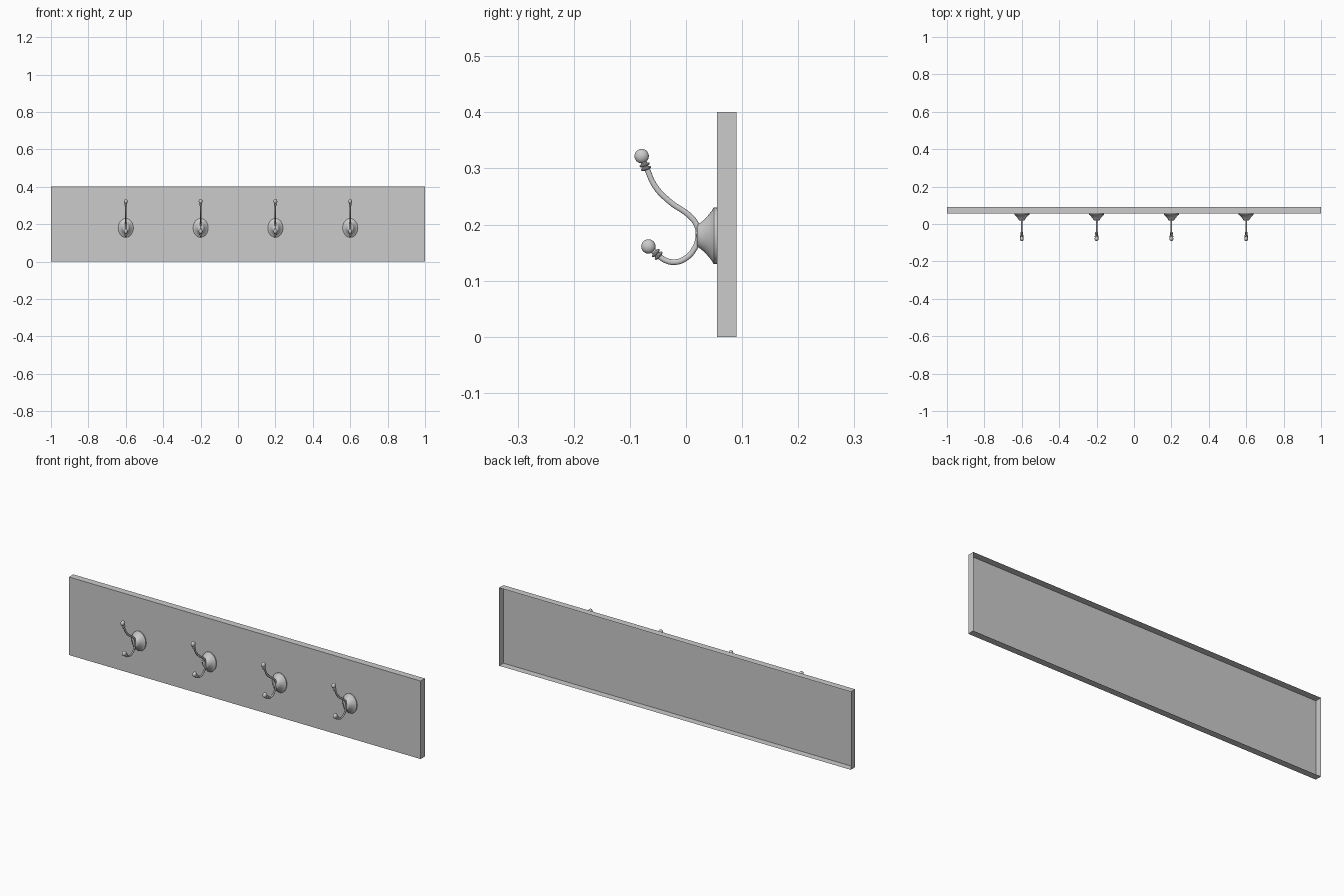
import bpy, bmesh, math
from mathutils import Vector

if "Cube" in bpy.data.objects:
    bpy.data.objects.remove(bpy.data.objects["Cube"])

HOOK_X = (-0.6, -0.2, 0.2, 0.6)
FLATTEN = 0.8  # hooks are narrower in x than in z


def lathe(name, origin, axis, profile, segs=32):
    """Spin (distance, radius) pairs about an axis; radius 0 closes to a point."""
    bm = bmesh.new()
    rot = Vector((0, 0, 1)).rotation_difference(Vector(axis).normalized())
    rings = []
    for d, r in profile:
        count = segs if r > 0 else 1
        rings.append([bm.verts.new(Vector(origin) + rot @ Vector(
            (r * math.cos(2 * math.pi * i / segs), r * math.sin(2 * math.pi * i / segs), d)))
            for i in range(count)])
    for a, b in zip(rings, rings[1:]):
        for i in range(segs):
            j = (i + 1) % segs
            quad = [a[i % len(a)], a[j % len(a)], b[j % len(b)], b[i % len(b)]]
            bm.faces.new(list(dict.fromkeys(quad)))
    bmesh.ops.recalc_face_normals(bm, faces=bm.faces)
    mesh = bpy.data.meshes.new(name)
    bm.to_mesh(mesh)
    bm.free()
    ob = bpy.data.objects.new(name, mesh)
    bpy.context.collection.objects.link(ob)
    return ob


def smooth(ob):
    bpy.ops.object.select_all(action='DESELECT')
    ob.select_set(True)
    bpy.context.view_layer.objects.active = ob
    bpy.ops.object.shade_smooth_by_angle(angle=math.radians(40))


# Backboard: thin shell, open at the back
bm = bmesh.new()
bmesh.ops.create_cube(bm, size=1)
for v in bm.verts:
    v.co = Vector((v.co.x * 2, 0.0725 + v.co.y * 0.035, 0.2 + v.co.z * 0.402))
    v.co.z = max(v.co.z, 0)
bmesh.ops.delete(bm, geom=[f for f in bm.faces if f.normal.y > 0.5], context='FACES_ONLY')
board = bpy.data.meshes.new("backboard")
bm.to_mesh(board)
bm.free()
bpy.context.collection.objects.link(bpy.data.objects.new("backboard", board))

# Oval flared mounting plate
plate = lathe("hook_plate", (0, 0.055, 0.18), (0, -1, 0),
              [(0, 0.05), (0.005, 0.0505), (0.007, 0.049), (0.008, 0.046), (0.015, 0.037),
               (0.022, 0.029), (0.029, 0.0235), (0.034, 0.020), (0.0355, 0.017), (0.036, 0)], 40)

# Bent double-hook rod, (y, z) points from top tip to bottom tip
path = [(-0.070, 0.300), (-0.055, 0.268), (-0.028, 0.240), (0.006, 0.216), (0.019, 0.199),
        (0.022, 0.180), (0.015, 0.157), (-0.002, 0.139), (-0.022, 0.133), (-0.040, 0.138),
        (-0.051, 0.147)]
curve = bpy.data.curves.new("hook_rod", 'CURVE')
curve.dimensions = '3D'
curve.bevel_depth = 0.0052
curve.bevel_resolution = 3
curve.resolution_u = 6
curve.use_fill_caps = True
spline = curve.splines.new('BEZIER')
spline.bezier_points.add(len(path) - 1)
for p, (y, z) in zip(spline.bezier_points, path):
    p.co = (0, y, z)
    p.handle_left_type = p.handle_right_type = 'AUTO'
rod = bpy.data.objects.new("hook_rod", curve)
bpy.context.collection.objects.link(rod)
bpy.ops.object.select_all(action='DESELECT')
rod.select_set(True)
bpy.context.view_layer.objects.active = rod
bpy.ops.object.convert(target='MESH')
rod = bpy.context.view_layer.objects.active


# Tips: two collars, a neck and a ball
def tip(name, start, ball):
    axis = Vector(ball) - Vector(start)
    length, r = axis.length, 0.0128
    profile = [(0, 0), (0, 0.005)]
    for c in (0.003, 0.010):
        profile += [(c - 0.003, 0.0055), (c - 0.0015, 0.0088), (c, 0.0095),
                    (c + 0.0015, 0.0088), (c + 0.003, 0.0055)]
    a0 = math.asin(0.0055 / r)
    for i in range(13):
        a = a0 + (math.pi - a0) * i / 12
        profile.append((length - r * math.cos(a), r * math.sin(a) if i < 12 else 0))
    return lathe(name, start, axis, profile, 24)


parts = [plate, rod,
         tip("hook_upper_tip", (0, -0.0705, 0.297), (0, -0.079, 0.322)),
         tip("hook_lower_tip", (0, -0.0465, 0.1425), (0, -0.067, 0.161))]

# Repeat the hook along the board
for ob in parts:
    smooth(ob)
    ob.scale.x = FLATTEN
    ob.location.x = HOOK_X[0]
    for x in HOOK_X[1:]:
        twin = ob.copy()
        twin.location.x = x
        bpy.context.collection.objects.link(twin)
